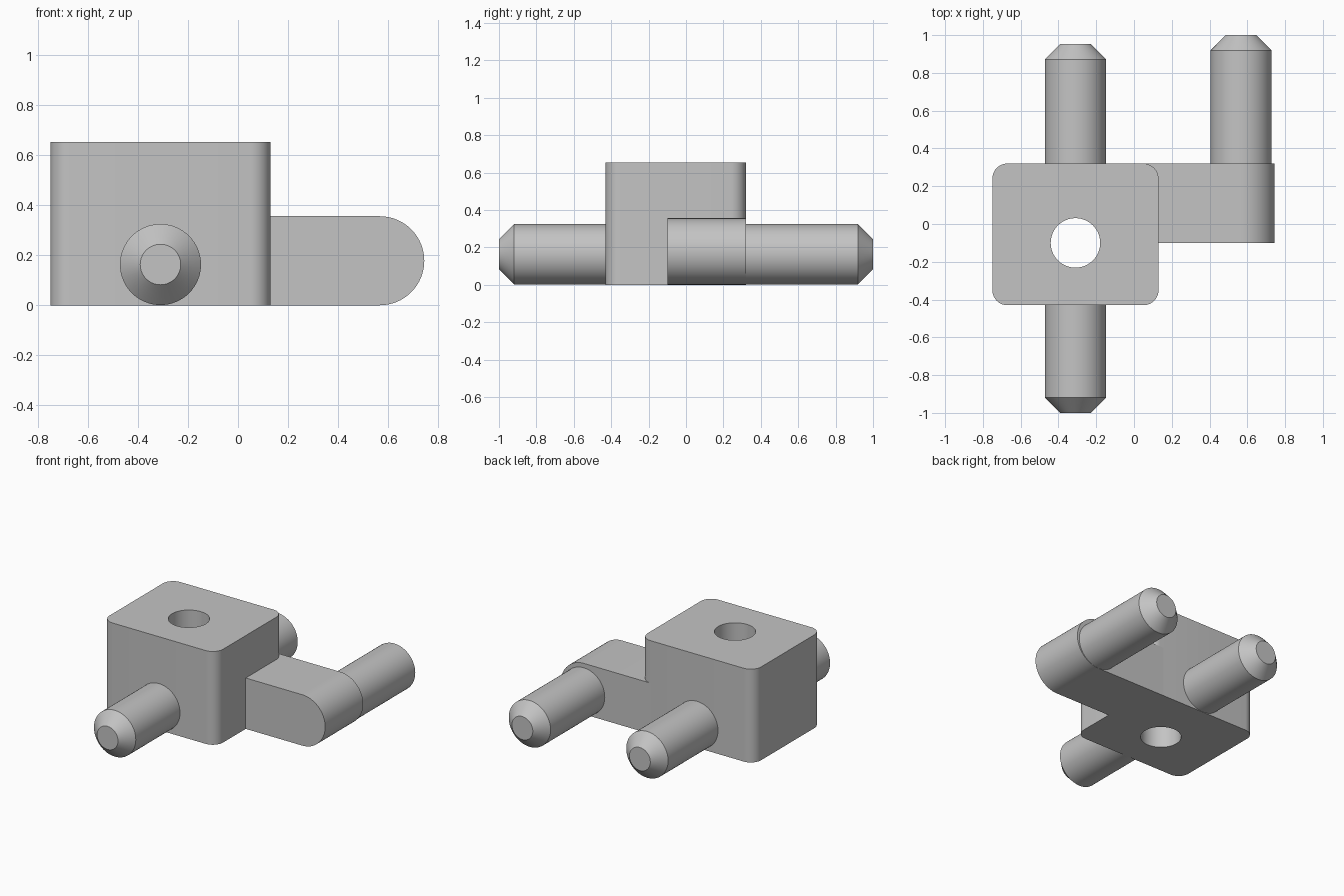
import bpy, bmesh, math
from mathutils import Vector

cube = bpy.data.objects.get("Cube")
if cube:
    bpy.data.objects.remove(cube, do_unlink=True)

GREY = (0.55, 0.55, 0.55, 1)
grey = bpy.data.materials.new("plain grey")
grey.use_nodes = True
grey.diffuse_color = GREY
grey.node_tree.nodes["Principled BSDF"].inputs["Base Color"].default_value = GREY


def finish(name, bm):
    bmesh.ops.recalc_face_normals(bm, faces=bm.faces)
    mesh = bpy.data.meshes.new(name)
    bm.to_mesh(mesh)
    bm.free()
    mesh.materials.append(grey)
    obj = bpy.data.objects.new(name, mesh)
    bpy.context.collection.objects.link(obj)
    bpy.ops.object.select_all(action="DESELECT")
    obj.select_set(True)
    bpy.context.view_layer.objects.active = obj
    bpy.ops.object.shade_smooth_by_angle(angle=math.radians(30))
    return obj


def arc(cx, cy, r, start, end, steps):
    angles = [math.radians(start + (end - start) * i / steps) for i in range(steps + 1)]
    return [(cx + r * math.cos(a), cy + r * math.sin(a)) for a in angles]


def extrude(name, points, offset):
    bm = bmesh.new()
    face = bm.faces.new([bm.verts.new(p) for p in points])
    new = bmesh.ops.extrude_face_region(bm, geom=[face], use_keep_orig=True)
    verts = [g for g in new["geom"] if isinstance(g, bmesh.types.BMVert)]
    bmesh.ops.translate(bm, verts=verts, vec=Vector(offset))
    return finish(name, bm)


# Rounded block
X0, X1, Y0, Y1, TOP, R = -0.75, 0.13, -0.43, 0.32, 0.653, 0.08
corners = [(X1 - R, Y1 - R), (X0 + R, Y1 - R), (X0 + R, Y0 + R), (X1 - R, Y0 + R)]
outline = []
for i, (cx, cy) in enumerate(corners):
    outline += arc(cx, cy, R, 90 * i, 90 * i + 90, 10)
block = extrude("block", [(x, y, 0) for x, y in outline], (0, 0, TOP))

# Vertical through hole
ring = arc(-0.31, -0.1, 0.131, 0, 360, 64)[:-1]
cutter = extrude("hole_cutter", [(x, y, -0.1) for x, y in ring], (0, 0, 1))
cutter.hide_render = True
cut = block.modifiers.new("hole", "BOOLEAN")
cut.object = cutter
cut.solver = "EXACT"
bpy.ops.object.select_all(action="DESELECT")
bpy.context.view_layer.objects.active = block
block.select_set(True)
bpy.ops.object.modifier_apply(modifier="hole")
bpy.data.objects.remove(cutter, do_unlink=True)
bpy.ops.object.shade_smooth_by_angle(angle=math.radians(30))

# Side arm with a half-round end, starting inside the block
ARM_R, PIN_X = 0.178, 0.567
side = [(0.02, 0)] + arc(PIN_X, ARM_R, ARM_R, -90, 90, 32) + [(0.02, 2 * ARM_R)]
extrude("side_arm", [(x, -0.1, z) for x, z in side], (0, 0.42, 0))


# Chamfered pins along y
def pin(name, x, base, tip):
    r, end_r, chamfer = 0.162, 0.081, 0.081
    d = math.copysign(1, tip - base)
    bm = bmesh.new()
    rings = []
    for y, radius in ((base, r), (tip - d * chamfer, r), (tip, end_r)):
        pts = arc(x, 0.163, radius, 0, 360, 64)[:-1]
        rings.append([bm.verts.new((px, y, pz)) for px, pz in pts])
    for a, b in zip(rings, rings[1:]):
        for i in range(len(a)):
            j = (i + 1) % len(a)
            bm.faces.new((a[i], a[j], b[j], b[i]))
    bm.faces.new(rings[0])
    bm.faces.new(rings[-1])
    finish(name, bm)


pin("front_pin", -0.31, -0.4, -1)
pin("back_pin", -0.31, 0.29, 0.953)
pin("arm_pin", PIN_X, 0.29, 1)
